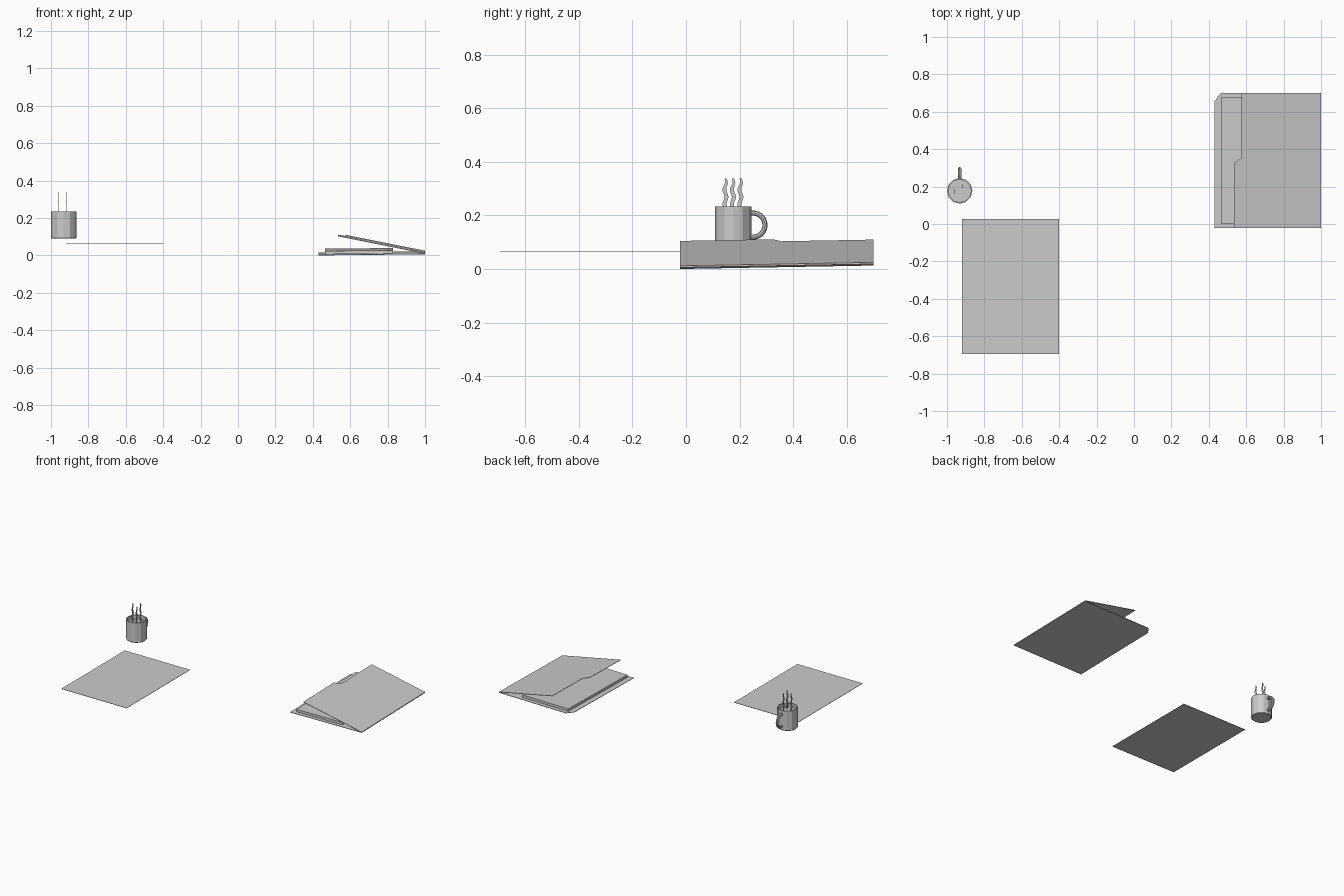
import bpy, bmesh, math
from mathutils import Vector

cube = bpy.data.objects.get("Cube")
if cube:
    bpy.data.objects.remove(cube, do_unlink=True)

grey = bpy.data.materials.new("plain grey")
grey.use_nodes = True
GREY = (0.6, 0.6, 0.6, 1)
grey.diffuse_color = GREY
grey.node_tree.nodes["Principled BSDF"].inputs["Base Color"].default_value = GREY


def finish(name, bm):
    bmesh.ops.recalc_face_normals(bm, faces=bm.faces)
    mesh = bpy.data.meshes.new(name)
    bm.to_mesh(mesh)
    bm.free()
    obj = bpy.data.objects.new(name, mesh)
    mesh.materials.append(grey)
    bpy.context.collection.objects.link(obj)
    return obj


def sheet(name, outline, height, thick):
    """Flat sheet with the given outline, lying on the plane height(x, y)."""
    bm = bmesh.new()
    face = bm.faces.new([bm.verts.new((x, y, height(x, y))) for x, y in outline])
    if thick:
        up = bmesh.ops.extrude_face_region(bm, geom=[face])["geom"]
        bmesh.ops.translate(bm, vec=(0, 0, thick),
                            verts=[v for v in up if isinstance(v, bmesh.types.BMVert)])
    return finish(name, bm)


def rect(x0, x1, y0, y1):
    return [(x0, y0), (x1, y0), (x1, y1), (x0, y1)]


# Loose page
sheet("loose_page", rect(-0.92, -0.4, -0.695, 0.027), lambda x, y: 0.065, 0.002)


# Folder, slightly raised towards the back
def base_plane(x, y):
    return 0.018 * (y + 0.025) + 0.01 * (x - 0.43)


def cover_plane(x, y):
    return base_plane(1, y) + 0.003 + 0.2 * (1 - x)


sheet("folder_back",
      [(0.43, -0.022), (1, -0.022), (1, 0.7), (0.465, 0.7), (0.43, 0.655)],
      base_plane, 0.003)
sheet("paper_stack", rect(0.465, 0.83, 0, 0.675),
      lambda x, y: base_plane(x, y) + 0.005, 0.018)
sheet("folder_cover",
      [(0.535, -0.022), (1, -0.022), (1, 0.7), (0.575, 0.7), (0.575, 0.355), (0.535, 0.325)],
      cover_plane, 0.003)

# Mug body: a closed profile turned around its axis
MX, MY, SIDES = -0.932, 0.177, 12
profile = [(0, 0.09), (0.064, 0.09), (0.068, 0.094), (0.068, 0.234), (0.061, 0.234),
           (0.061, 0.205), (0, 0.205)]
bm = bmesh.new()
points = [bm.verts.new((MX + r, MY, z)) for r, z in profile]
edges = [bm.edges.new(pair) for pair in zip(points, points[1:])]
bmesh.ops.spin(bm, geom=points + edges, cent=(MX, MY, 0), axis=(0, 0, 1),
               angle=math.tau, steps=SIDES, use_merge=True)
bmesh.ops.remove_doubles(bm, verts=bm.verts, dist=0.0001)
finish("mug", bm)

# Mug handle: a square-edged tube along an arc
bm = bmesh.new()
rings = []
for i in range(13):
    a = math.radians(-100 + 200 * i / 12)
    out = Vector((0, math.cos(a), math.sin(a)))
    centre = Vector((MX, MY + 0.073, 0.164)) + out * 0.045
    ring = []
    for k in range(8):
        b = math.tau * k / 8
        ring.append(bm.verts.new(centre + 0.0095 * (out * math.cos(b) + Vector((math.sin(b), 0, 0)))))
    rings.append(ring)
for lower, upper in zip(rings, rings[1:]):
    for k in range(8):
        n = (k + 1) % 8
        bm.faces.new((lower[k], lower[n], upper[n], upper[k]))
bm.faces.new(rings[0])
bm.faces.new(rings[-1])
finish("mug_handle", bm)

# Steam: three thin wavy ribbons
for name, x, y in (("steam_right", -0.961, 0.175), ("steam_middle", -0.919, 0.203),
                   ("steam_left", -0.909, 0.147)):
    left, right = [], []
    for i in range(17):
        t = i / 16
        wave = y + 0.004 * math.sin(t * 5 * math.pi)
        half = 0.0075 * (1 - 0.5 * max(0, t - 0.7) / 0.3)
        z = 0.2 + 0.138 * t
        left.append((wave - half, z))
        right.append((wave + half, z))
    bm = bmesh.new()
    columns = [[bm.verts.new((x + dx, p, z)) for p, z in side]
               for dx, side in ((-0.001, left), (-0.001, right), (0.001, right), (0.001, left))]
    for c in range(4):
        a, b = columns[c], columns[(c + 1) % 4]
        for i in range(16):
            bm.faces.new((a[i], b[i], b[i + 1], a[i + 1]))
    for end in (0, -1):
        bm.faces.new([c[end] for c in columns])
    finish(name, bm)
